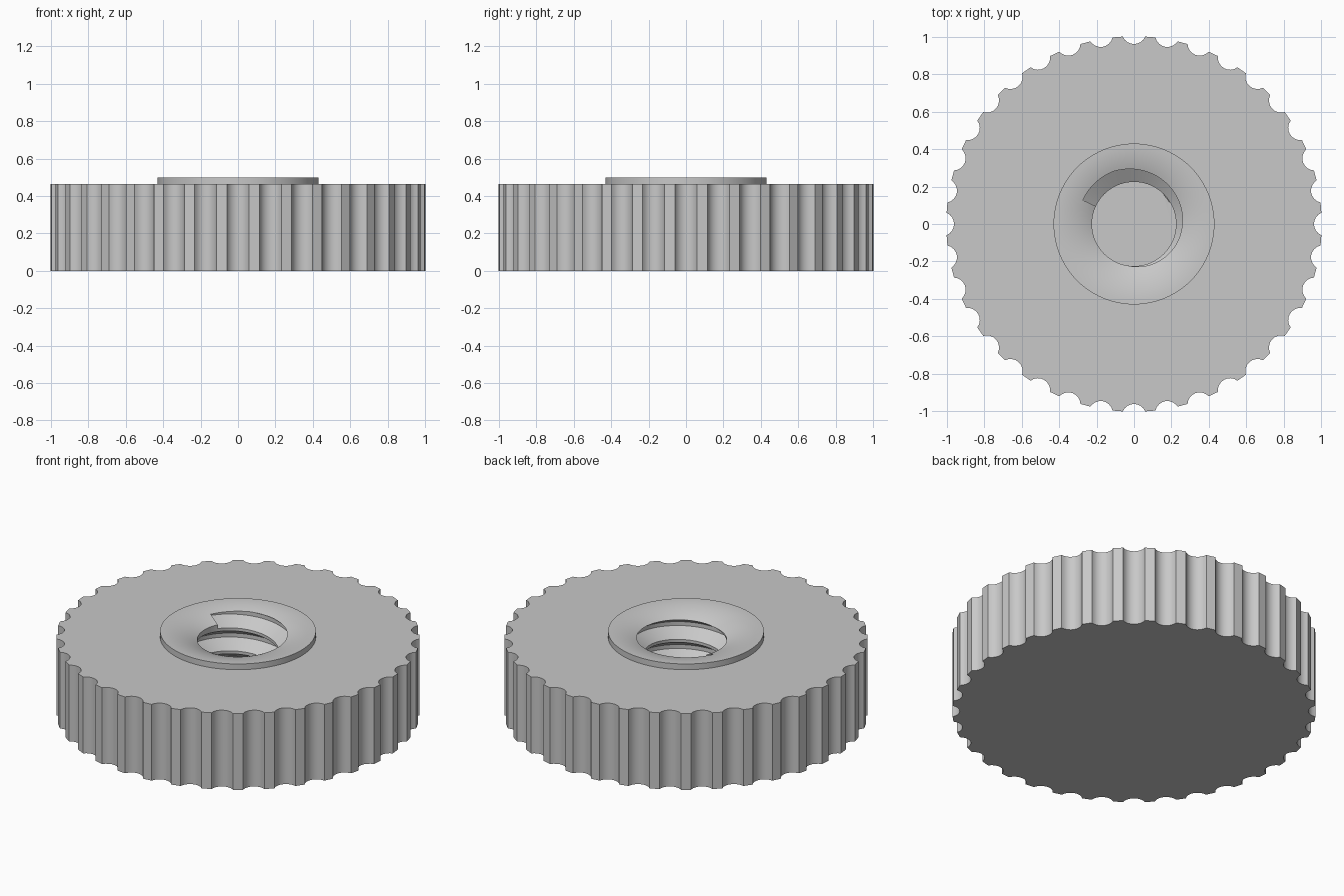
import bpy, bmesh
from math import sin, cos, pi, radians, hypot, atan2

cube = bpy.data.objects.get("Cube")
if cube:
    bpy.data.objects.remove(cube, do_unlink=True)

mat = bpy.data.materials.new("plain_grey")
mat.use_nodes = True
GREY = (0.58, 0.58, 0.58, 1)
mat.diffuse_color = GREY
mat.node_tree.nodes["Principled BSDF"].inputs["Base Color"].default_value = GREY

SEG = 96
BODY_TOP, RIM_TOP, RIM_R = 0.465, 0.5, 0.43
BORE_R, FLOOR = 0.225, 0.1


def finish(name, bm):
    bmesh.ops.recalc_face_normals(bm, faces=bm.faces)
    me = bpy.data.meshes.new(name)
    bm.to_mesh(me)
    bm.free()
    me.materials.append(mat)
    ob = bpy.data.objects.new(name, me)
    bpy.context.collection.objects.link(ob)
    return ob


def prism(name, outline, z0, z1):
    bm = bmesh.new()
    face = bm.faces.new([bm.verts.new((x, y, z0)) for x, y in outline])
    ext = bmesh.ops.extrude_face_region(bm, geom=[face])["geom"]
    top = [v for v in ext if isinstance(v, bmesh.types.BMVert)]
    bmesh.ops.translate(bm, verts=top, vec=(0, 0, z1 - z0))
    return finish(name, bm)


def circle(r):
    return [(r * cos(2 * pi * i / SEG), r * sin(2 * pi * i / SEG)) for i in range(SEG)]


def lathe(name, profile):
    # closed solid of revolution from (radius, z) points, capped at both ends
    bm = bmesh.new()
    rings = [[bm.verts.new((x, y, z)) for x, y in circle(r)] for r, z in profile]
    for a, b in zip(rings, rings[1:]):
        for i in range(SEG):
            j = (i + 1) % SEG
            bm.faces.new((a[i], a[j], b[j], b[i]))
    bm.faces.new(rings[0])
    bm.faces.new(rings[-1])
    return finish(name, bm)


def combine(target, tool, operation):
    mod = target.modifiers.new(operation.lower(), "BOOLEAN")
    mod.operation, mod.object, mod.solver = operation, tool, "EXACT"
    bpy.context.view_layer.objects.active = target
    bpy.ops.object.modifier_apply(modifier=mod.name)
    bpy.data.objects.remove(tool, do_unlink=True)


# Scalloped outline: grip grooves around the edge
GROOVES, EDGE_R, HALF, DEPTH = 36, 1.002, 0.06, 0.04
scoop_r = (HALF ** 2 + DEPTH ** 2) / (2 * DEPTH)
scoop_x = EDGE_R - DEPTH + scoop_r
spread = atan2(HALF, scoop_r - DEPTH)
outline = []
for g in range(GROOVES):
    base = 2 * pi * g / GROOVES
    for k in range(9):
        a = spread * (k / 4 - 1)
        x, y = scoop_x - scoop_r * cos(a), scoop_r * sin(a)
        ang, rad = base + atan2(y, x), hypot(x, y)
        outline.append((rad * cos(ang), rad * sin(ang)))
nut = prism("knurled_nut", outline, 0, BODY_TOP)

# Raised collar
combine(nut, prism("collar", circle(RIM_R), 0.3, RIM_TOP + 0.02), "UNION")

# Rounded funnel mouth
arc = [(RIM_R * (1 - sin(radians(a))), RIM_TOP - RIM_R * (1 - cos(radians(a))))
       for a in range(0, 33, 3)]
combine(nut, lathe("funnel_cutter",
                   [(RIM_R + 0.02, 0.6), (RIM_R + 0.02, RIM_TOP)] + arc), "DIFFERENCE")

# Helical thread groove, wound as one strip whose turns share edges
PITCH, TURNS, ROOT_R = 0.14, 2.35, 0.302
END_ANGLE, END_Z = radians(155), 0.485
steps = int(SEG * TURNS)
section = [(BORE_R - 0.003, -0.063), (ROOT_R, -0.012), (ROOT_R, 0.012), (BORE_R - 0.003, 0.063)]
bm = bmesh.new()
cols = []
for s in range(steps + 1):
    turn = (s - steps) / SEG
    ang = END_ANGLE + 2 * pi * turn
    cols.append([bm.verts.new((r * cos(ang), r * sin(ang), END_Z + PITCH * turn + dz))
                 for r, dz in section])
for s in range(steps):
    a, b = cols[s], cols[s + 1]
    for j in range(3):
        bm.faces.new((a[j], b[j], b[j + 1], a[j + 1]))
    if s + SEG < steps:
        c, d = cols[s + SEG], cols[s + SEG + 1]
        bm.faces.new((a[3], b[3], d[0], c[0]))
low = [c[0] for c in cols[:SEG + 1]] + cols[0][:0:-1]
high = [c[3] for c in cols[-SEG - 1:]] + cols[-1][2::-1]
for loop in (low, high):
    hub = bm.verts.new((0, 0, sum(v.co.z for v in loop) / len(loop)))
    for i, v in enumerate(loop):
        bm.faces.new((v, loop[(i + 1) % len(loop)], hub))
combine(nut, finish("thread_cutter", bm), "DIFFERENCE")

# Blind bore
combine(nut, prism("bore_cutter", circle(BORE_R), FLOOR, 0.8), "DIFFERENCE")

# Smooth curved walls, crisp edges
bpy.ops.object.select_all(action="DESELECT")
nut.select_set(True)
bpy.context.view_layer.objects.active = nut
bpy.ops.object.shade_smooth_by_angle(angle=radians(25))
